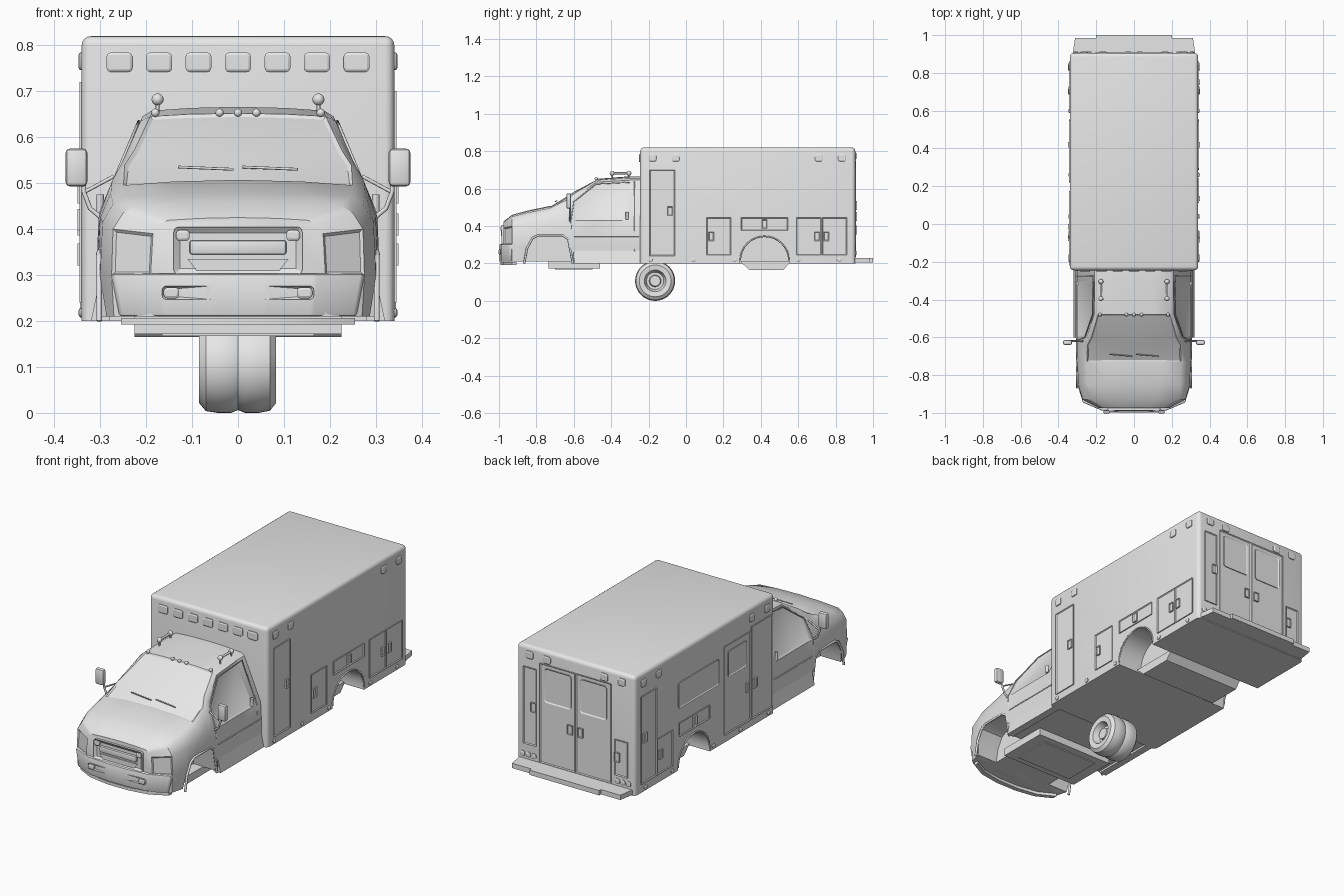
import bpy, bmesh, math
from mathutils import Vector

if "Cube" in bpy.data.objects:
    bpy.data.objects.remove(bpy.data.objects["Cube"])

grey = bpy.data.materials.new("plain_grey")
grey.use_nodes = True
grey.diffuse_color = (0.8, 0.8, 0.8, 1)
grey.node_tree.nodes["Principled BSDF"].inputs["Base Color"].default_value = (0.8, 0.8, 0.8, 1)

SIDES = (("left", 1), ("right", -1))


def finish(name, bm):
    """Turn a bmesh into an object with the shared material."""
    bmesh.ops.recalc_face_normals(bm, faces=bm.faces)
    mesh = bpy.data.meshes.new(name)
    bm.to_mesh(mesh)
    bm.free()
    mesh.materials.append(grey)
    obj = bpy.data.objects.new(name, mesh)
    bpy.context.collection.objects.link(obj)
    return obj


def prism(name, axis, outline, low, high, bevel=0.0, taper=1.0):
    """Extrude an outline along an axis; taper narrows the low end in x."""
    bm = bmesh.new()
    place = {"x": lambda u, v, d: (d, u, v),
             "y": lambda u, v, d: (u, d, v),
             "z": lambda u, v, d: (u, v, d)}[axis]
    bottom = [bm.verts.new(place(u * taper, v, low)) for u, v in outline]
    top = [bm.verts.new(place(u, v, high)) for u, v in outline]
    bm.faces.new(bottom)
    bm.faces.new(top)
    count = len(outline)
    for i in range(count):
        j = (i + 1) % count
        bm.faces.new((bottom[i], bottom[j], top[j], top[i]))
    bmesh.ops.recalc_face_normals(bm, faces=bm.faces)
    if bevel:
        bmesh.ops.bevel(bm, geom=list(bm.edges), offset=bevel, segments=2, affect="EDGES", profile=0.5)
    return finish(name, bm)


def block(name, x, y, z, bevel=0.0):
    outline = [(x[0], y[0]), (x[1], y[0]), (x[1], y[1]), (x[0], y[1])]
    return prism(name, "z", outline, z[0], z[1], bevel)


def mirrored(half):
    return half + [(-x, y) for x, y in reversed(half)]


WALLS = {"left": (0, 1, 0.34), "right": (0, -1, 0.34), "rear": (1, 1, 0.905), "front": (1, -1, 0.245)}


def panel(name, wall, u, v, depth=0.005, rim=0.006, sink=0.004, corner=0.0, plane=None):
    """Thin rimmed plate on a wall; u runs along the wall, v is height."""
    axis, sign, offset = WALLS[wall]
    base = plane or offset
    bm = bmesh.new()
    rings = []
    for d in (-0.004, depth):
        ring = []
        for a, b in ((u[0], v[0]), (u[1], v[0]), (u[1], v[1]), (u[0], v[1])):
            out = sign * (base + d)
            ring.append(bm.verts.new((out, a, b) if axis == 0 else (a, out, b)))
        rings.append(ring)
    inner, outer = rings
    bm.faces.new(inner)
    bm.faces.new(outer)
    posts = []
    for i in range(4):
        j = (i + 1) % 4
        bm.faces.new((inner[i], inner[j], outer[j], outer[i]))
        posts.append(bm.edges.get((inner[i], outer[i])))
    bmesh.ops.recalc_face_normals(bm, faces=bm.faces)
    if corner:
        bmesh.ops.bevel(bm, geom=posts, offset=corner, segments=3, affect="EDGES", profile=0.5)
    face = max(bm.faces, key=lambda f: f.calc_center_median()[axis] * sign)
    bmesh.ops.inset_region(bm, faces=[face], thickness=rim, depth=-sink)
    return finish(name, bm)


def lamp(name, wall, u, z, width=0.042, height=0.038, plane=None):
    return panel(name, wall, (u - width / 2, u + width / 2), (z - height / 2, z + height / 2),
                 depth=0.004, rim=0.005, sink=-0.003, corner=0.009, plane=plane)


def handle(name, wall, u, z):
    return panel(name, wall, (u - 0.014, u + 0.014), (z - 0.024, z + 0.024), depth=0.009, rim=0.005)


def tube(name, points, radius, closed=False):
    curve = bpy.data.curves.new(name, "CURVE")
    curve.dimensions = "3D"
    curve.bevel_depth = radius
    curve.bevel_resolution = 2
    curve.use_fill_caps = True
    line = curve.splines.new("POLY")
    line.points.add(len(points) - 1)
    for point, co in zip(line.points, points):
        point.co = (*co, 1)
    line.use_cyclic_u = closed
    curve.materials.append(grey)
    obj = bpy.data.objects.new(name, curve)
    bpy.context.collection.objects.link(obj)
    return obj


def ball(name, centre, radius):
    bm = bmesh.new()
    bmesh.ops.create_uvsphere(bm, u_segments=16, v_segments=10, radius=radius)
    bmesh.ops.translate(bm, verts=bm.verts, vec=Vector(centre))
    return finish(name, bm)


def carve(target, cutter):
    mod = target.modifiers.new("cut", "BOOLEAN")
    mod.operation, mod.solver, mod.object = "DIFFERENCE", "EXACT", cutter
    bpy.context.view_layer.objects.active = target
    bpy.ops.object.modifier_apply(modifier=mod.name)
    bpy.data.objects.remove(cutter)


# Rear body with rounded edges, open wheel wells
bm = bmesh.new()
bmesh.ops.create_cube(bm, size=1)
for vert in bm.verts:
    vert.co = (vert.co.x * 0.68, vert.co.y * 1.15 + 0.33, vert.co.z * 0.62 + 0.51)
upper = [e for e in bm.edges if max(v.co.z for v in e.verts) > 0.5]
bmesh.ops.bevel(bm, geom=upper, offset=0.02, segments=4, affect="EDGES", profile=0.5)
body = finish("rear_body", bm)
well = [(0.42 + 0.13 * math.cos(t * math.pi / 16), 0.215 + 0.13 * math.sin(t * math.pi / 16)) for t in range(17)]
for side, s in SIDES:
    carve(body, prism("well_cutter", "x", well + [(0.29, 0.1), (0.55, 0.1)], *sorted((s * 0.2, s * 0.4))))
    tube(side + "_wheel_arch_trim", [(s * 0.34, y, z) for y, z in well], 0.004)
prism("axle_housing", "x", [(0.29, 0.21), (0.34, 0.165), (0.52, 0.165), (0.56, 0.21)], -0.225, 0.225)

# Cab: sections from nose to back wall
# y, sill width, waist width, belt height, belt width, edge width, edge height, top height
sections = [
    (-0.975, 0.19, 0.19, 0.39, 0.185, 0.17, 0.41, 0.425),
    (-0.93, 0.27, 0.275, 0.4, 0.272, 0.25, 0.435, 0.46),
    (-0.85, 0.29, 0.3, 0.415, 0.295, 0.272, 0.455, 0.482),
    (-0.73, 0.295, 0.305, 0.425, 0.3, 0.277, 0.478, 0.507),
    (-0.64, 0.3, 0.308, 0.43, 0.302, 0.274, 0.505, 0.562),
    (-0.6, 0.3, 0.308, 0.43, 0.302, 0.25, 0.55, 0.588),
    (-0.48, 0.3, 0.308, 0.43, 0.302, 0.212, 0.635, 0.652),
    (-0.3, 0.3, 0.308, 0.43, 0.302, 0.208, 0.645, 0.666),
    (-0.24, 0.3, 0.308, 0.43, 0.302, 0.208, 0.645, 0.666)]
bm = bmesh.new()
rings = []
for y, sill, waist, belt, belt_w, edge, edge_z, top in sections:
    rise = top - edge_z
    half = [(0, 0.21), (sill, 0.21), (waist, 0.3), (belt_w, belt), (edge, edge_z),
            (edge * 0.9, edge_z + rise * 0.6), (edge * 0.5, top - rise * 0.12), (0, top)]
    ring = half + [(-x, z) for x, z in reversed(half[1:-1])]
    rings.append([bm.verts.new((x, y, z)) for x, z in ring])
size = len(rings[0])
cells = {}
for i in range(len(rings) - 1):
    for j in range(size):
        k = (j + 1) % size
        cells[i, j] = bm.faces.new((rings[i][j], rings[i][k], rings[i + 1][k], rings[i + 1][j]))
bm.faces.new(rings[0])
bm.faces.new(rings[-1])
bmesh.ops.recalc_face_normals(bm, faces=bm.faces)
# Windshield, side windows and headlights as inset faces
glass = [([cells[i, j] for i in (3, 4, 5) for j in (5, 6, 7, 8)], 0.008)]
glass += [([cells[i, j] for i in (5, 6)], 0.014) for j in (3, 10)]
glass += [([cells[0, j]], 0.009) for j in (2, 11)]
for faces, rim in glass:
    bmesh.ops.inset_region(bm, faces=faces, thickness=rim, depth=-0.005)
cab = finish("cab", bm)
arch = [(-0.865, 0.2), (-0.85, 0.28), (-0.82, 0.335), (-0.79, 0.35), (-0.66, 0.35), (-0.63, 0.33), (-0.605, 0.2)]


def cab_side(z):
    return 0.302 - (z - 0.43) * 0.42 if z > 0.43 else 0.308 - abs(z - 0.3) * 0.05


for side, s in SIDES:
    carve(cab, prism("arch_cutter", "x", arch, *sorted((s * 0.17, s * 0.4))))
    tube(side + "_fender_lip", [(s * 0.302, y, z) for y, z in arch], 0.006)
    door = [(-0.6, 0.23), (-0.615, 0.43), (-0.6, 0.53), (-0.48, 0.625), (-0.275, 0.635), (-0.275, 0.43), (-0.275, 0.23)]
    tube(side + "_door_seam", [(s * cab_side(z), y, z) for y, z in door], 0.003, True)
    tube(side + "_body_line", [(s * 0.306, y, 0.345) for y in (-0.6, -0.25)], 0.003)
    tube(side + "_door_handle", [(s * 0.3, -0.315, z) for z in (0.435, 0.475)], 0.008)
    prism(side + "_rocker_panel", "y", [(s * 0.28, 0.2), (s * 0.32, 0.2), (s * 0.303, 0.28), (s * 0.28, 0.28)], -0.6, -0.24)
    # Mirrors on bent arms
    block(side + "_mirror", sorted((s * 0.328, s * 0.375)), (-0.64, -0.615), (0.493, 0.575), 0.009)
    tube(side + "_mirror_arm", [(s * x, -0.62, z) for x, z in ((0.34, 0.55), (0.335, 0.48), (0.322, 0.445), (0.28, 0.41))], 0.005)
    tube(side + "_mirror_brace", [(s * x, -0.62, z) for x, z in ((0.335, 0.48), (0.27, 0.515))], 0.004)
    # Roof spotlights
    tube(side + "_spotlight_bar", [(s * 0.175, y, 0.682) for y in (-0.4, -0.3)], 0.006)
    for i, y in enumerate((-0.395, -0.305)):
        ball(f"{side}_spotlight_{i}", (s * 0.175, y, 0.682), 0.013)
        tube(f"{side}_spotlight_stand_{i}", [(s * 0.175, y, z) for z in (0.645, 0.68)], 0.004)
    tube(side + "_wiper", [(s * 0.07 - 0.06, -0.69, 0.535), (s * 0.07 + 0.06, -0.7, 0.53)], 0.003)
for i, x in enumerate((-0.18, -0.04, 0, 0.04, 0.18)):
    ball(f"roof_marker_{i}", (x, -0.48, 0.653), 0.009)

# Bumper, lip and grille
prism("front_bumper", "z", mirrored([(0.293, -0.865), (0.272, -0.945), (0.17, -0.988), (0.06, -0.998)]), 0.21, 0.303, 0.006, 0.94)
lip = [(0.255, -0.93), (0.17, -0.975), (0.06, -0.993)]
prism("bumper_lip", "z", mirrored(lip) + mirrored([(x, y + 0.025) for x, y in lip])[::-1], 0.192, 0.207)
panel("bumper_slot", "front", (-0.165, 0.165), (0.247, 0.276), 0.002, 0.005, 0.006, 0.008, plane=0.996)
panel("grille_frame", "front", (-0.14, 0.14), (0.3, 0.405), 0.012, 0.014, 0.01, 0.012, plane=0.975)
block("grille_bar", (-0.105, 0.105), (-0.989, -0.97), (0.345, 0.375), 0.004)
prism("grille_intake", "y", [(-0.09, 0.31), (0.09, 0.31), (0.11, 0.335), (-0.11, 0.335)], -0.983, -0.97)
for side, s in SIDES:
    lamp(side + "_grille_lamp", "front", s * 0.12, 0.386, 0.03, 0.024, plane=0.985)
    lamp(side + "_fog_lamp", "front", s * 0.145, 0.261, 0.034, 0.024, plane=0.996)
    block(side + "_slot_divider", (s * 0.065 - 0.004, s * 0.065 + 0.004), (-0.999, -0.98), (0.247, 0.276))

# Underside members and rear step
block("cross_member", (-0.225, 0.225), (-0.735, -0.46), (0.172, 0.212))
block("lower_plate", (-0.165, 0.165), (-0.7, -0.5), (0.167, 0.173))
prism("rear_step", "z", mirrored([(0.325, 0.9), (0.312, 0.985), (0.2, 0.985), (0.2, 1.0)]), 0.205, 0.23)

# Compartment doors shared by both walls
for side, s in SIDES:
    panel(side + "_upper_locker", side, (0.295, 0.545), (0.375, 0.445))
    handle(side + "_upper_locker_handle", side, 0.42, 0.41)
    for i, y in enumerate((-0.18, -0.055, 0.71, 0.835)):
        lamp(f"{side}_side_lamp_{i}", side, y, 0.765)
    for i, y in enumerate((-0.19, 0.04, 0.26, 0.6, 0.82)):
        lamp(f"{side}_skirt_lamp_{i}", side, y, 0.218, 0.024, 0.02)
# y range, z range, handle position
lockers = {
    "left": [((-0.195, -0.06), (0.24, 0.7), (-0.085, 0.48)), ((0.11, 0.24), (0.245, 0.445), (0.135, 0.345)),
             ((0.59, 0.723), (0.245, 0.445), (0.7, 0.345)), ((0.727, 0.86), (0.245, 0.445), (0.75, 0.345))],
    "right": [((-0.22, -0.05), (0.24, 0.72), (-0.075, 0.42)), ((-0.04, 0.175), (0.24, 0.7), (-0.015, 0.42)),
              ((0.6, 0.728), (0.245, 0.43), (0.7, 0.345)), ((0.732, 0.86), (0.245, 0.7), (0.83, 0.48))],
    "rear": [((0.225, 0.3), (0.31, 0.71), (0.24, 0.51)), ((-0.3, -0.225), (0.285, 0.47), (-0.24, 0.38)),
             ((0.002, 0.205), (0.235, 0.75), (0.03, 0.45)), ((-0.205, -0.002), (0.235, 0.75), (-0.03, 0.45))]}
for wall, items in lockers.items():
    for i, (u, v, grip) in enumerate(items):
        panel(f"{wall}_door_{i}", wall, u, v)
        handle(f"{wall}_door_handle_{i}", wall, *grip)

# Windows and lamps of the rear body
panel("right_wall_window", "right", (0.22, 0.55), (0.52, 0.655), corner=0.012)
panel("entry_door_window", "right", (-0.01, 0.145), (0.53, 0.665), corner=0.012)
for side, s in SIDES:
    panel(side + "_rear_window", "rear", sorted((s * 0.025, s * 0.18)), (0.553, 0.73), corner=0.015)
    for i, x in enumerate((0.165, 0.265)):
        lamp(f"{side}_rear_lamp_{i}", "rear", s * x, 0.775)
    for i in range(3):
        lamp(f"{side}_tail_lamp_{i}", "rear", s * (0.24 + i * 0.032), 0.255, 0.026, 0.026)
for i in range(7):
    lamp(f"front_lamp_{i}", "front", (i - 3) * 0.086, 0.763, 0.056, 0.042)

# Single twin-tread wheel, spun around x
profile = [(-0.06, 0), (-0.06, 0.05), (-0.083, 0.06), (-0.085, 0.085), (-0.07, 0.103), (-0.045, 0.107), (-0.015, 0.107),
           (0, 0.101), (0.015, 0.107), (0.045, 0.107), (0.07, 0.102), (0.083, 0.085), (0.08, 0.058),
           (0.068, 0.054), (0.045, 0.046), (0.045, 0.032), (0.065, 0.028), (0.065, 0)]
bm = bmesh.new()
verts = [bm.verts.new((x, 0, r)) for x, r in profile]
edges = [bm.edges.new(pair) for pair in zip(verts, verts[1:])]
bmesh.ops.spin(bm, geom=verts + edges, cent=(0, 0, 0), axis=(1, 0, 0), angle=math.tau, steps=48)
bmesh.ops.remove_doubles(bm, verts=bm.verts, dist=0.0001)
bmesh.ops.translate(bm, verts=bm.verts, vec=(0, -0.165, 0.107))
finish("wheel", bm)

# Smooth shading with sharp edges kept
for obj in bpy.context.scene.objects:
    obj.select_set(obj.type == "MESH")
bpy.context.view_layer.objects.active = body
bpy.ops.object.shade_smooth_by_angle(angle=math.radians(30))
